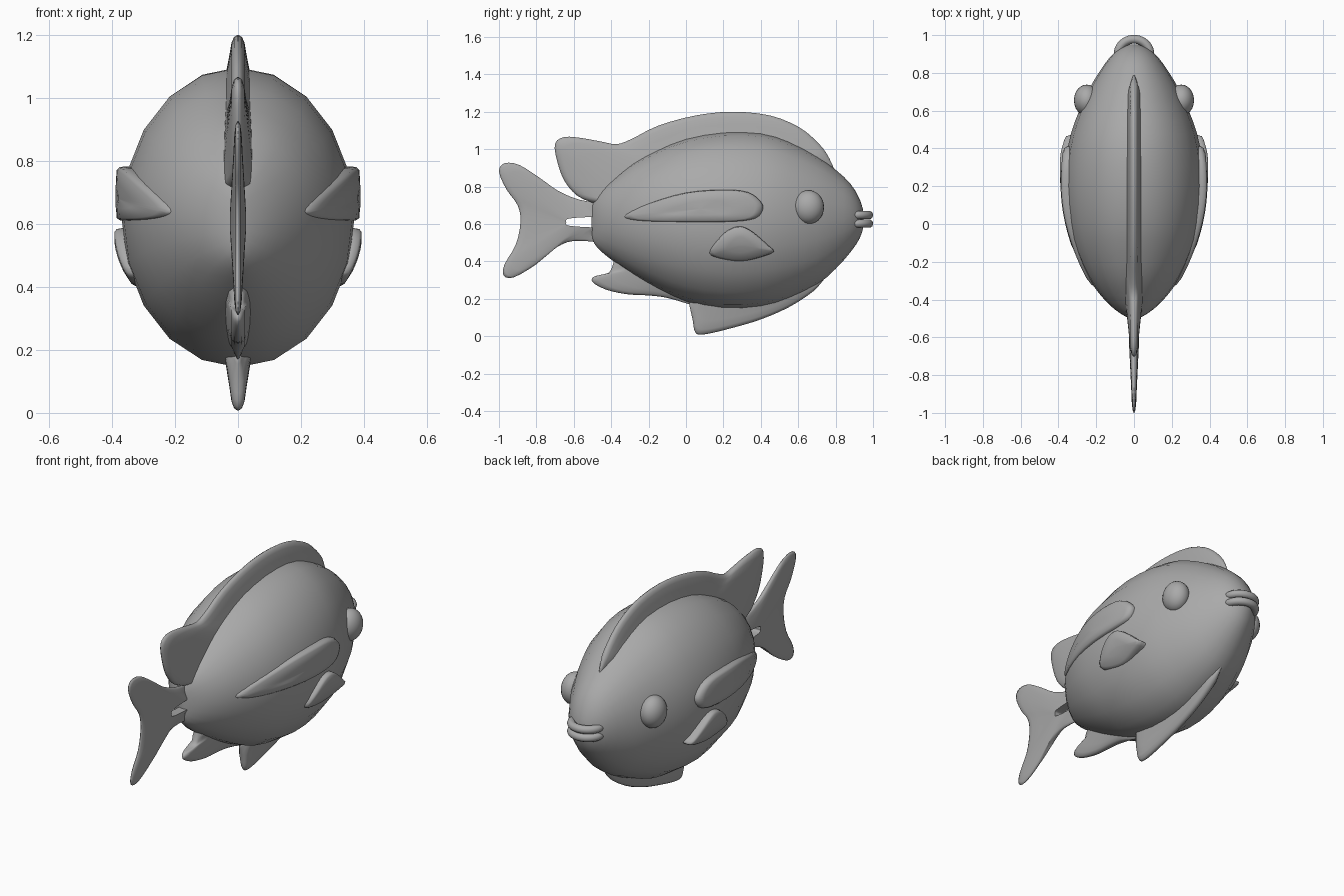
import bpy, bmesh, math
from mathutils import Vector

if "Cube" in bpy.data.objects:
    bpy.data.objects.remove(bpy.data.objects["Cube"])

grey = bpy.data.materials.new("fish_grey")
grey.diffuse_color = (0.4, 0.4, 0.4, 1)
grey.use_nodes = True
grey.node_tree.nodes["Principled BSDF"].inputs["Base Color"].default_value = grey.diffuse_color


def smooth_path(pts, steps=3, closed=False):
    """Resample tuples of any length with a Catmull-Rom spline."""
    n, out = len(pts), []
    get = (lambda i: pts[i % n]) if closed else (lambda i: pts[min(max(i, 0), n - 1)])
    for i in range(n if closed else n - 1):
        for k in range(steps):
            t = k / steps
            out.append(tuple(0.5 * (2 * b + (c - a) * t + (2 * a - 5 * b + 4 * c - d) * t * t
                                    + (3 * b - a - 3 * c + d) * t ** 3)
                             for a, b, c, d in zip(get(i - 1), get(i), get(i + 1), get(i + 2))))
    if not closed:
        out.append(tuple(pts[-1]))
    return out


def finish(obj, mirror=False, angle=50):
    obj.data.materials.clear()
    obj.data.materials.append(grey)
    if mirror:
        obj.modifiers.new("mirror", 'MIRROR')
    bpy.ops.object.select_all(action='DESELECT')
    obj.select_set(True)
    bpy.context.view_layer.objects.active = obj
    bpy.ops.object.shade_smooth_by_angle(angle=math.radians(angle))


def loft(name, rings, mirror=False, angle=50):
    """Skin closed rings of equal size and cap both ends."""
    bm = bmesh.new()
    rows = [[bm.verts.new(p) for p in r] for r in rings]
    n = len(rows[0])
    for a, b in zip(rows, rows[1:]):
        for i in range(n):
            j = (i + 1) % n
            bm.faces.new((a[i], a[j], b[j], b[i]))
    bm.faces.new(rows[0])
    bm.faces.new(rows[-1])
    bmesh.ops.remove_doubles(bm, verts=bm.verts, dist=0.0004)
    bmesh.ops.recalc_face_normals(bm, faces=bm.faces)
    mesh = bpy.data.meshes.new(name)
    bm.to_mesh(mesh)
    bm.free()
    obj = bpy.data.objects.new(name, mesh)
    bpy.context.collection.objects.link(obj)
    finish(obj, mirror, angle)


# Body: elliptical sections as (y, bottom z, top z, half width)
sections = [(-0.505, 0.54, 0.68, 0.012), (-0.49, 0.495, 0.73, 0.045), (-0.45, 0.45, 0.785, 0.105),
            (-0.38, 0.395, 0.85, 0.175), (-0.28, 0.325, 0.93, 0.245), (-0.15, 0.25, 1.0, 0.308),
            (0.0, 0.185, 1.06, 0.35), (0.2, 0.145, 1.095, 0.37), (0.4, 0.155, 1.09, 0.352),
            (0.55, 0.2, 1.045, 0.31), (0.7, 0.275, 0.965, 0.245), (0.8, 0.36, 0.89, 0.187),
            (0.88, 0.45, 0.815, 0.13), (0.93, 0.525, 0.73, 0.075), (0.95, 0.59, 0.66, 0.025)]
SIDES = 20
body = []
for y, lo, hi, w in smooth_path(sections, 2):
    ring = [math.tau * i / SIDES for i in range(SIDES)]
    body.append([(w * math.sin(a), y, (lo + hi) / 2 + (hi - lo) / 2 * math.cos(a)) for a in ring])
loft("body", body)


# Thin centre fins: an outer edge and a root edge (y, z) joined by a tapering section
TAPER = [(0, 1.0), (0.3, 0.8), (0.6, 0.6), (0.85, 0.45), (0.96, 0.28), (1.0, 0.06)]


def centre_fin(name, edge, roots, thick):
    edge = smooth_path(edge)
    roots = smooth_path(roots, 6)
    rings = []
    for i, (ey, ez) in enumerate(edge):
        u = i / (len(edge) - 1) * (len(roots) - 1)
        k = min(int(u), len(roots) - 2)
        a, b = roots[k], roots[k + 1]
        ry, rz = a[0] + (b[0] - a[0]) * (u - k), a[1] + (b[1] - a[1]) * (u - k)
        end = min(1, 0.25 + 0.25 * min(i, len(edge) - 1 - i))
        side = [(thick * w * end, ry + (ey - ry) * s, rz + (ez - rz) * s) for s, w in TAPER]
        rings.append(side + [(-x, y, z) for x, y, z in reversed(side)])
    loft(name, rings, angle=80)


centre_fin("dorsal_fin",
           [(0.79, 0.9), (0.75, 0.98), (0.69, 1.05), (0.6, 1.12), (0.45, 1.18), (0.25, 1.2),
            (0.05, 1.18), (-0.15, 1.125), (-0.29, 1.055), (-0.37, 1.027), (-0.45, 1.04),
            (-0.56, 1.06), (-0.65, 1.065), (-0.7, 1.03), (-0.69, 0.94), (-0.65, 0.83),
            (-0.58, 0.75), (-0.49, 0.71)],
           [(0.74, 0.88), (0.5, 1.0), (0.25, 1.04), (0.0, 1.0), (-0.2, 0.92), (-0.36, 0.82),
            (-0.42, 0.76), (-0.45, 0.7)], 0.046)
centre_fin("belly_fin",
           [(0.75, 0.32), (0.68, 0.24), (0.55, 0.155), (0.4, 0.09), (0.25, 0.045), (0.1, 0.01),
            (0.05, 0.02), (0.035, 0.09), (0.015, 0.18)],
           [(0.7, 0.33), (0.5, 0.23), (0.3, 0.2), (0.12, 0.2), (0.05, 0.22)], 0.046)
centre_fin("anal_fin",
           [(0.02, 0.17), (-0.1, 0.205), (-0.2, 0.218), (-0.32, 0.225), (-0.43, 0.25),
            (-0.5, 0.29), (-0.49, 0.32), (-0.42, 0.335), (-0.395, 0.37), (-0.38, 0.43)],
           [(0.0, 0.22), (-0.15, 0.3), (-0.25, 0.36), (-0.34, 0.43)], 0.045)
centre_fin("tail_fin",
           [(-0.45, 0.71), (-0.57, 0.73), (-0.68, 0.775), (-0.78, 0.845), (-0.89, 0.915),
            (-0.97, 0.925), (-1.0, 0.88), (-0.96, 0.785), (-0.9, 0.7), (-0.885, 0.61),
            (-0.91, 0.49), (-0.97, 0.385), (-0.975, 0.325), (-0.92, 0.315), (-0.8, 0.385),
            (-0.7, 0.47), (-0.6, 0.51), (-0.45, 0.5)],
           [(-0.46, 0.64), (-0.62, 0.63), (-0.64, 0.61), (-0.62, 0.59), (-0.46, 0.58)], 0.026)


# Side fins: padded plates that follow the flank
def side_fin(name, outline, x_at):
    outline = smooth_path(outline, 3, True)
    cy = sum(p[0] for p in outline) / len(outline)
    cz = sum(p[1] for p in outline) / len(outline)
    rings = []
    for scale, depth in ((0.96, 0.09), (1.0, 0.025), (0.97, 0.008), (0.88, 0.0), (0.45, -0.003), (0.05, -0.003)):
        ring = []
        for y, z in outline:
            y, z = cy + (y - cy) * scale, cz + (z - cz) * scale
            ring.append((x_at(y, z) - depth, y, z))
        rings.append(ring)
    loft(name, rings, True, 60)


side_fin("long_side_fin",
         [(-0.325, 0.65), (-0.2, 0.71), (0.0, 0.767), (0.2, 0.783), (0.33, 0.77), (0.4, 0.72),
          (0.41, 0.675), (0.37, 0.63), (0.25, 0.612), (0.0, 0.61), (-0.2, 0.613), (-0.31, 0.625)],
         lambda y, z: 0.386 - 0.52 * max(0, 0.22 - y) ** 2 - 0.3 * max(0, y - 0.22) ** 2)
side_fin("small_side_fin",
         [(0.125, 0.445), (0.17, 0.515), (0.23, 0.57), (0.295, 0.587), (0.36, 0.555), (0.44, 0.485),
          (0.47, 0.452), (0.39, 0.42), (0.29, 0.4), (0.18, 0.415)],
         lambda y, z: 0.393 - 1.9 * max(0, 0.58 - z) ** 2)

# Eyes
bpy.ops.mesh.primitive_uv_sphere_add(segments=24, ring_count=14, radius=1, location=(0.25, 0.655, 0.69))
eye = bpy.context.object
eye.name = "eyes"
for v in eye.data.vertices:
    v.co = Vector((v.co.x * 0.068, v.co.y * 0.083, v.co.z * 0.09))
eye.data.transform(eye.matrix_world)
eye.matrix_world.identity()
eye.location = (0, 0, 0)
finish(eye, True)

# Lips: two curved rolls around the snout with rounded ends
for name, z0 in (("upper_lip", 0.648), ("lower_lip", 0.602)):
    rings = []
    for i in range(25):
        a = math.pi * (i / 24 * 1.1 - 0.05)
        r = 0.023 * (1 - abs(i / 12 - 1) ** 8 * 0.8)
        rings.append([((0.088 + r * math.cos(b)) * math.cos(a), 0.89 + (0.088 + r * math.cos(b)) * math.sin(a),
                       z0 + r * math.sin(b)) for b in [math.tau * k / 10 for k in range(10)]])
    loft(name, rings)
